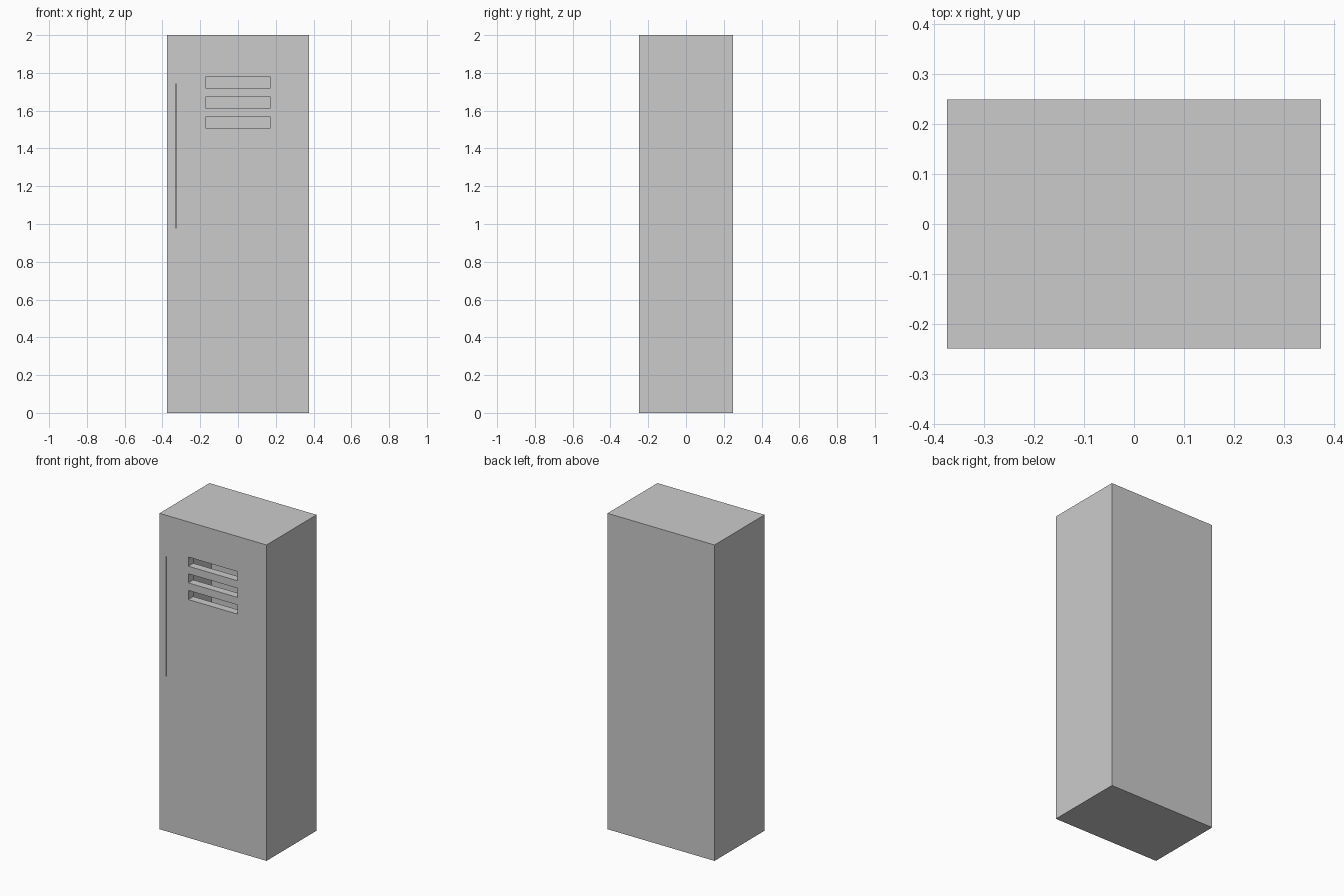
import bpy

if "Cube" in bpy.data.objects:
    bpy.data.objects.remove(bpy.data.objects["Cube"])

WIDTH, DEPTH, HEIGHT, WALL = 0.75, 0.5, 2.0, 0.05


def box(name, x, y, z):
    """Box from (min, max) ranges on each axis."""
    bpy.ops.mesh.primitive_cube_add(size=1, location=[(a + b) / 2 for a, b in (x, y, z)])
    obj = bpy.context.object
    obj.name = name
    obj.scale = [b - a for a, b in (x, y, z)]
    bpy.ops.object.transform_apply(location=True, rotation=True, scale=True)
    return obj


def cut(target, cutter):
    mod = target.modifiers.new(cutter.name, 'BOOLEAN')
    mod.operation = 'DIFFERENCE'
    mod.solver = 'EXACT'
    mod.object = cutter
    cutter.hide_render = True
    cutter.display_type = 'WIRE'


# Cabinet shell
w, d = WIDTH / 2, DEPTH / 2
locker = box("locker_body", (-w, w), (-d, d), (0, HEIGHT))

# Hollow interior
cut(locker, box("interior_cutter", (-w + WALL, w - WALL),
                (-d + WALL, d - WALL), (WALL, HEIGHT - WALL)))

# Three vent slots through the front wall
for i in range(3):
    z = 1.748 - i * 0.1055
    cut(locker, box(f"vent_cutter_{i + 1}", (-0.173, 0.173),
                    (-d - 0.05, -d + WALL + 0.03), (z - 0.029, z + 0.029)))

# Narrow vertical groove beside the door edge
cut(locker, box("groove_cutter", (-0.331, -0.326),
                (-d - 0.05, -d + WALL - 0.002), (0.98, 1.74)))
